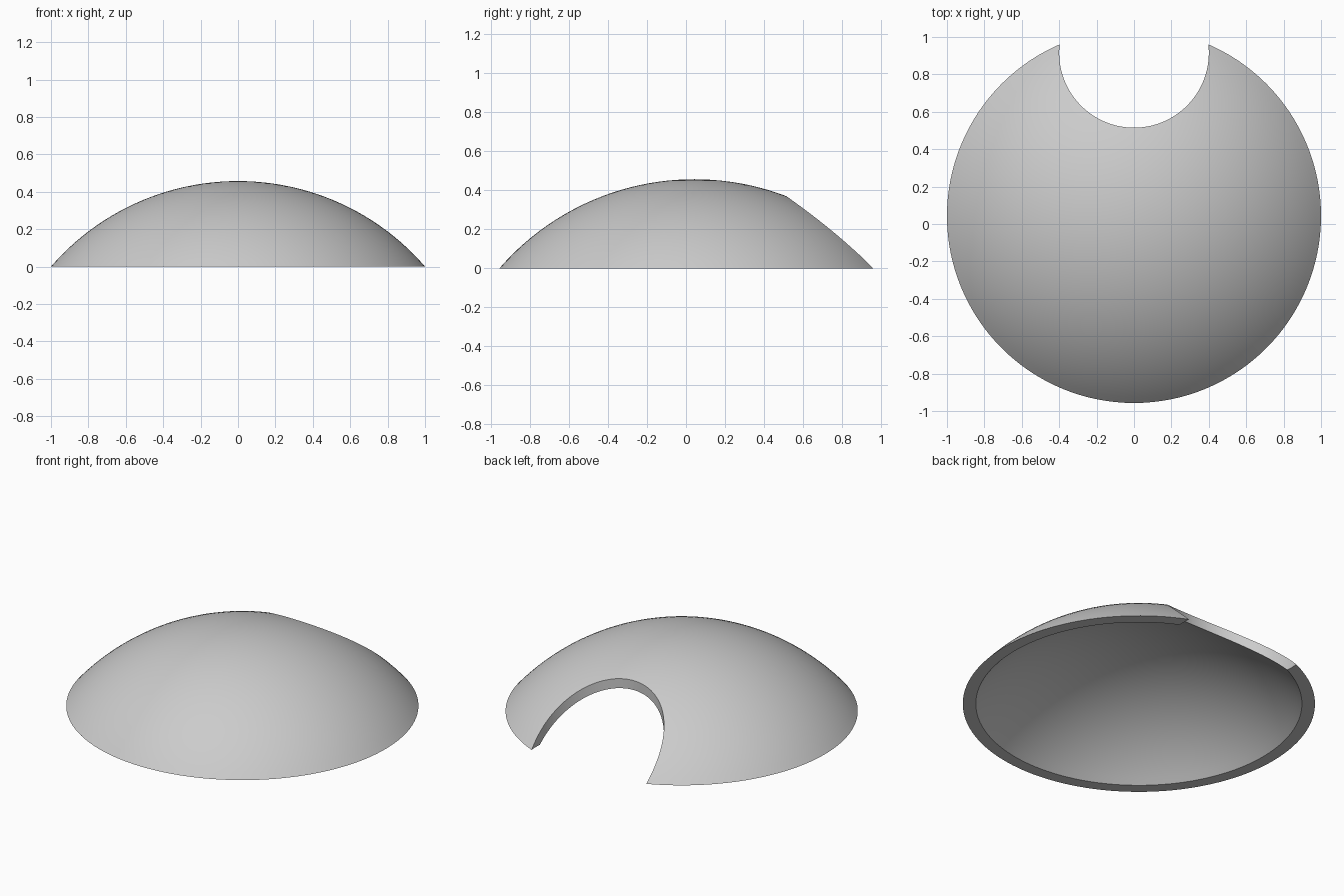
import bpy, bmesh, math
from mathutils import Matrix

old = bpy.data.objects.get("Cube")
if old:
    bpy.data.objects.remove(old, do_unlink=True)

BASE_RADIUS, HEIGHT, WALL, CENTRE_Y = 1.0, 0.457, 0.055, 0.043
NOTCH_RADIUS, NOTCH_Y = 0.4, 0.915
SEGMENTS, RINGS = 128, 24

grey = bpy.data.materials.new("light_grey")
grey.use_nodes = True
colour = (0.6, 0.6, 0.6, 1)
grey.diffuse_color = colour
grey.node_tree.nodes["Principled BSDF"].inputs["Base Color"].default_value = colour


def add_object(name, bm):
    mesh = bpy.data.meshes.new(name)
    bm.to_mesh(mesh)
    bm.free()
    mesh.materials.append(grey)
    obj = bpy.data.objects.new(name, mesh)
    bpy.context.collection.objects.link(obj)
    return obj


# Concentric spherical caps share a centre below the ground
sphere_radius = (BASE_RADIUS ** 2 + HEIGHT ** 2) / (2 * HEIGHT)
sphere_z = HEIGHT - sphere_radius


def cap_profile(radius):
    """Arc from the apex down to the ground."""
    end = math.acos(-sphere_z / radius)
    return [(radius * math.sin(end * i / RINGS), 0,
             sphere_z + radius * math.cos(end * i / RINGS)) for i in range(RINGS + 1)]


# Dome shell: outer arc, flat rim, inner arc, all spun round the axis
profile = cap_profile(sphere_radius) + cap_profile(sphere_radius - WALL)[::-1]
bm = bmesh.new()
verts = [bm.verts.new(p) for p in profile]
edges = [bm.edges.new(pair) for pair in zip(verts, verts[1:])]
bmesh.ops.spin(bm, geom=verts + edges, cent=(0, 0, 0), axis=(0, 0, 1),
               angle=math.tau, steps=SEGMENTS)
bmesh.ops.remove_doubles(bm, verts=bm.verts, dist=0.0001)
bmesh.ops.recalc_face_normals(bm, faces=bm.faces)
bmesh.ops.translate(bm, verts=bm.verts, vec=(0, CENTRE_Y, 0))
dome = add_object("dome_shell", bm)

# Round notch cut straight down through the back edge
bm = bmesh.new()
bmesh.ops.create_cone(bm, cap_ends=True, segments=SEGMENTS, radius1=NOTCH_RADIUS,
                      radius2=NOTCH_RADIUS, depth=2,
                      matrix=Matrix.Translation((0, NOTCH_Y, 0)))
cutter = add_object("notch_cutter", bm)
cutter.hide_render = True

cut = dome.modifiers.new("notch", "BOOLEAN")
cut.operation = "DIFFERENCE"
cut.solver = "EXACT"
cut.object = cutter

bpy.ops.object.select_all(action="DESELECT")
dome.select_set(True)
bpy.context.view_layer.objects.active = dome
bpy.ops.object.modifier_apply(modifier=cut.name)
bpy.data.objects.remove(cutter, do_unlink=True)
bpy.ops.object.shade_smooth_by_angle(angle=math.radians(30))
